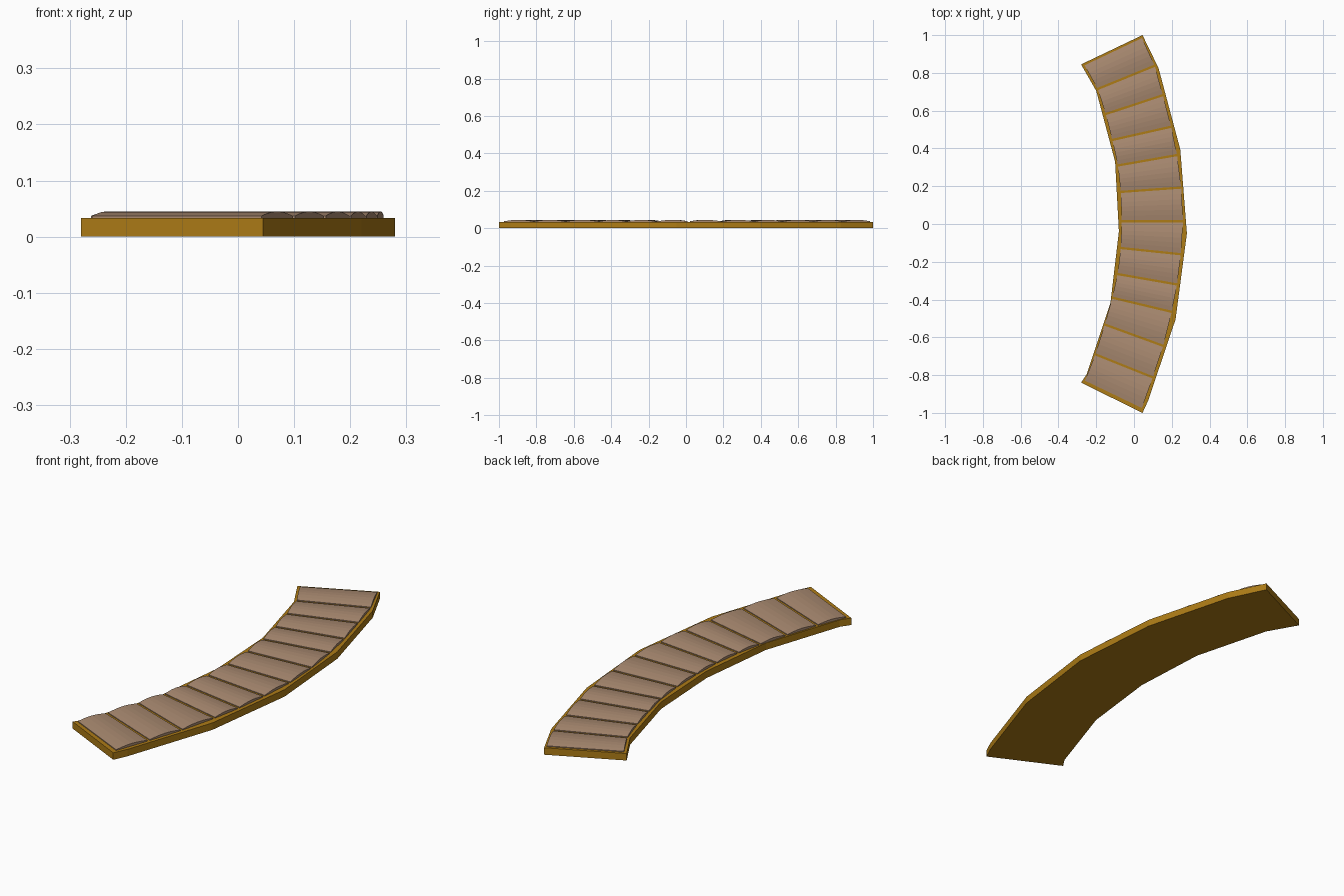
import bpy, bmesh, math
from mathutils import Vector

if "Cube" in bpy.data.objects:
    bpy.data.objects.remove(bpy.data.objects["Cube"])

BASE_TOP = 0.033


def material(name, rgb):
    m = bpy.data.materials.new(name)
    m.diffuse_color = (*rgb, 1)
    m.use_nodes = True
    m.node_tree.nodes["Principled BSDF"].inputs["Base Color"].default_value = m.diffuse_color
    return m


def finish(bm, name, mat):
    bmesh.ops.recalc_face_normals(bm, faces=bm.faces[:])
    me = bpy.data.meshes.new(name)
    bm.to_mesh(me)
    bm.free()
    me.materials.append(mat)
    ob = bpy.data.objects.new(name, me)
    bpy.context.collection.objects.link(ob)
    return ob


def prism(bm, points, direction):
    """Face through the points, extruded along the direction."""
    face = bm.faces.new([bm.verts.new(p) for p in points])
    geo = bmesh.ops.extrude_face_region(bm, geom=[face])["geom"]
    verts = [g for g in geo if isinstance(g, bmesh.types.BMVert)]
    bmesh.ops.translate(bm, verts=verts, vec=direction)
    return verts


gold = material("ochre_base", (0.42, 0.20, 0.008))
clay = material("clay_tile", (0.40, 0.255, 0.165))

# Curved base slab
outer = [(0.045, 1.0), (0.13, 0.825), (0.245, 0.395), (0.28, -0.05),
         (0.22, -0.505), (0.075, -0.935), (0.045, -1.0)]
inner = [(-0.28, -0.84), (-0.25, -0.795), (-0.125, -0.42), (-0.08, -0.04),
         (-0.10, 0.33), (-0.20, 0.705), (-0.28, 0.845)]
bm = bmesh.new()
prism(bm, [(x, y, 0) for x, y in outer + inner], (0, 0, BASE_TOP))
finish(bm, "curved_base", gold)

# Joints between tiles: inner end, outer end
joints = [((-0.265, 0.845), (0.040, 0.990)), ((-0.192, 0.715), (0.110, 0.838)),
          ((-0.150, 0.582), (0.153, 0.682)), ((-0.115, 0.445), (0.197, 0.515)),
          ((-0.085, 0.310), (0.228, 0.365)), ((-0.070, 0.170), (0.250, 0.193)),
          ((-0.065, 0.015), (0.260, 0.015)), ((-0.070, -0.127), (0.248, -0.160)),
          ((-0.087, -0.265), (0.228, -0.320)), ((-0.115, -0.390), (0.200, -0.465)),
          ((-0.155, -0.532), (0.155, -0.645)), ((-0.205, -0.690), (0.100, -0.812)),
          ((-0.262, -0.835), (0.040, -0.980))]


def end_profile(a, b, gap=0.006, steps=6):
    """Shallow arch standing between two joint ends."""
    a, b = Vector((*a, 0)), Vector((*b, 0))
    shift = (b - a).normalized() * gap
    a, b = a + shift, b - shift
    pts = [a + Vector((0, 0, BASE_TOP - 0.002))]
    for i in range(steps + 1):
        t = i / steps
        z = 0.037 + 0.008 * math.sin(math.pi * t)
        pts.append(a.lerp(b, t) + Vector((0, 0, z)))
    pts.append(b + Vector((0, 0, BASE_TOP - 0.002)))
    return pts


# Arched tiles lofted from the inner to the outer edge
for i, (j0, j1) in enumerate(zip(joints, joints[1:])):
    bm = bmesh.new()
    left = [bm.verts.new(p) for p in end_profile(j0[0], j1[0])]
    right = [bm.verts.new(p) for p in end_profile(j0[1], j1[1])]
    bm.faces.new(left)
    bm.faces.new(right[::-1])
    n = len(left)
    for k in range(n):
        m = (k + 1) % n
        bm.faces.new((left[k], right[k], right[m], left[m]))
    finish(bm, f"tile_{i + 1:02d}", clay)
